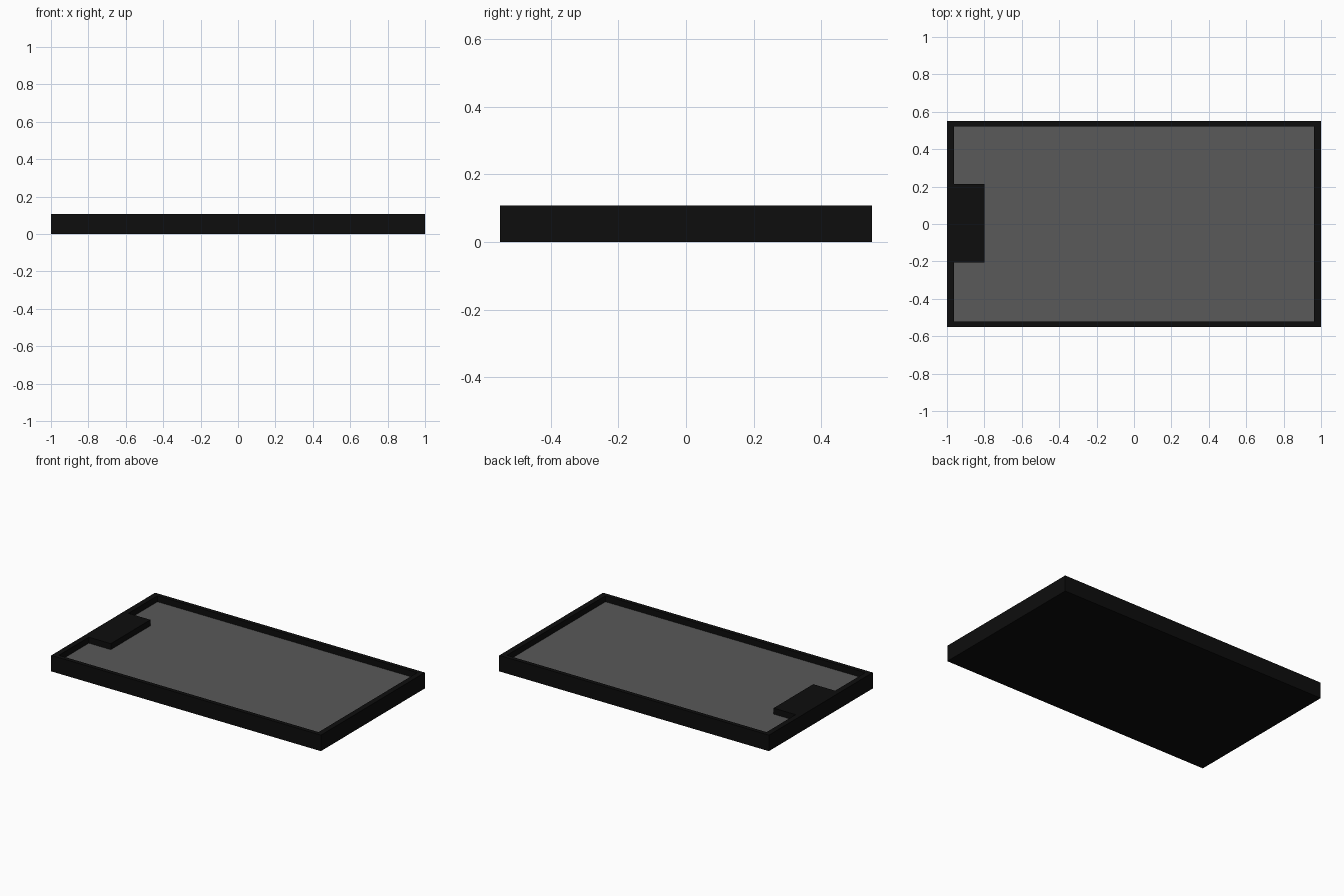
import bpy, bmesh

if "Cube" in bpy.data.objects:
    bpy.data.objects.remove(bpy.data.objects["Cube"])

W, D, H = 1.0, 0.55, 0.107        # half width, half depth, height
IX, IY, ZS = 0.963, 0.522, 0.067   # inner half sizes, screen level
TX, TY0, TY1 = -0.80, -0.205, 0.215  # sensor tab


def material(name, c):
    m = bpy.data.materials.new(name)
    m.diffuse_color = (*c, 1)
    m.use_nodes = True
    m.node_tree.nodes["Principled BSDF"].inputs["Base Color"].default_value = m.diffuse_color
    return m


def finish(bm, name, mat):
    me = bpy.data.meshes.new(name)
    bm.to_mesh(me)
    bm.free()
    ob = bpy.data.objects.new(name, me)
    bpy.context.collection.objects.link(ob)
    me.materials.append(mat)
    return ob


def loop(bm, pts, z):
    return [bm.verts.new((x, y, z)) for x, y in pts]


def walls(bm, low, high):
    n = len(low)
    for i in range(n):
        j = (i + 1) % n
        bm.faces.new((low[i], low[j], high[j], high[i]))


outer = [(-W, -D), (W, -D), (W, D), (-W, D)]
# screen outline, notched around the tab on the left
inner = [(-IX, -IY), (IX, -IY), (IX, IY), (-IX, IY),
         (-IX, TY1), (TX, TY1), (TX, TY0), (-IX, TY0)]

# casing: bottom, outer walls, rim with flush tab, inner walls
bm = bmesh.new()
bottom, top = loop(bm, outer, 0), loop(bm, outer, H)
rim, seat = loop(bm, inner, H), loop(bm, inner, ZS)
bm.faces.new(bottom[::-1])
walls(bm, bottom, top)
walls(bm, rim, seat)
for i in range(3):
    bm.faces.new((top[i], top[i + 1], rim[i + 1], rim[i]))
bm.faces.new((top[3], top[0], rim[0], rim[7], rim[6], rim[5], rim[4], rim[3]))
bmesh.ops.recalc_face_normals(bm, faces=bm.faces)
# the bottom must point down
bm.faces.ensure_lookup_table()
if bm.faces[0].normal.z > 0:
    bmesh.ops.reverse_faces(bm, faces=bm.faces)
finish(bm, "casing", material("black", (0.004, 0.004, 0.004)))

# screen: recessed flat panel
bm = bmesh.new()
bm.faces.new(loop(bm, inner, ZS))
finish(bm, "screen", material("dark_grey", (0.1, 0.1, 0.1)))
